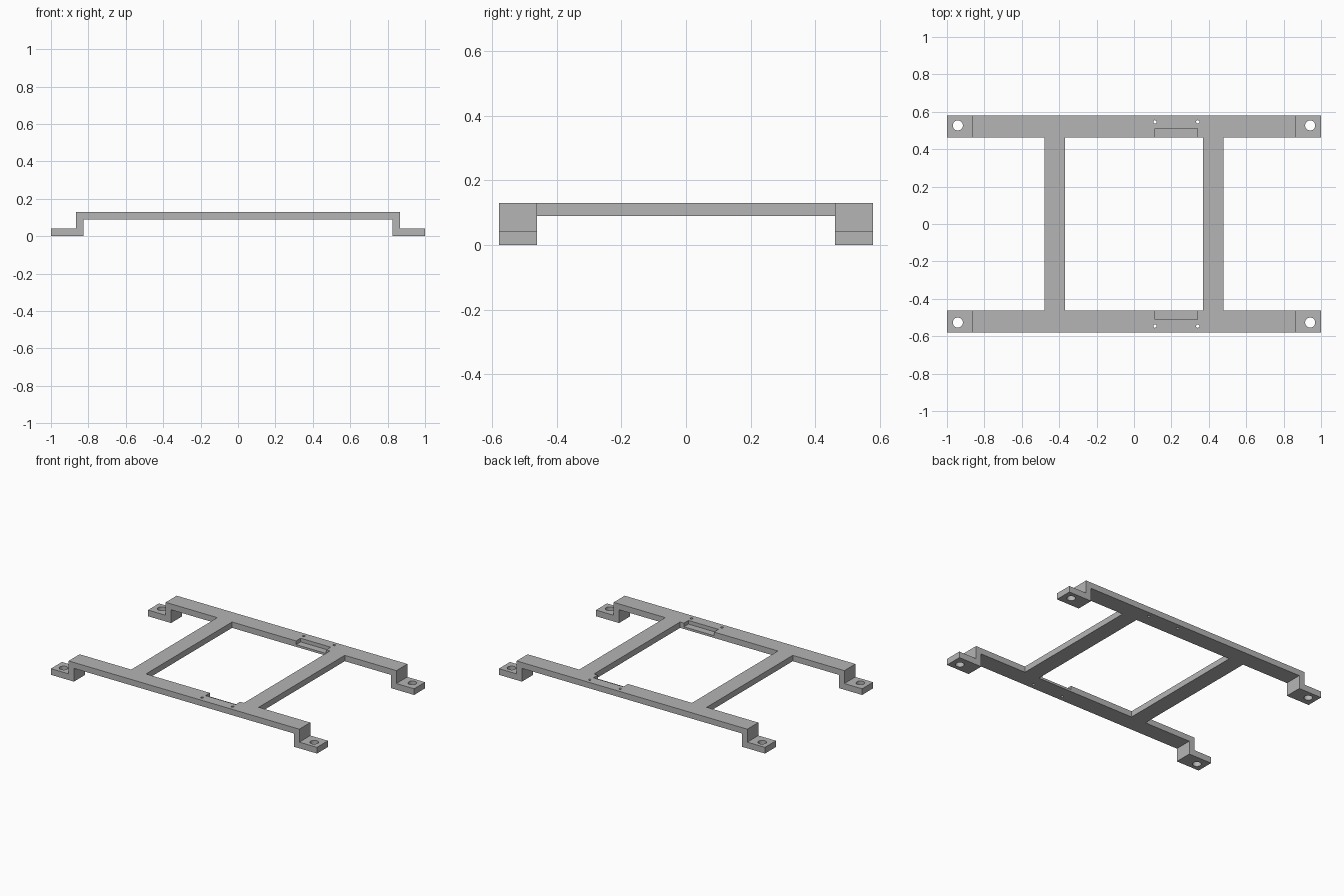
import bpy
import bmesh
from mathutils import Matrix, Vector

if "Cube" in bpy.data.objects:
    bpy.data.objects.remove(bpy.data.objects["Cube"], do_unlink=True)

INNER, OUTER = 0.462, 0.58      # rail edges in y
TOP, UNDER, FOOT = 0.13, 0.09, 0.042

grey = bpy.data.materials.new("plain_grey")
grey.use_nodes = True
grey.diffuse_color = (0.46, 0.46, 0.46, 1)
grey.node_tree.nodes["Principled BSDF"].inputs["Base Color"].default_value = (0.46, 0.46, 0.46, 1)


def finish(bm, name):
    bmesh.ops.recalc_face_normals(bm, faces=bm.faces)
    mesh = bpy.data.meshes.new(name)
    bm.to_mesh(mesh)
    bm.free()
    mesh.materials.append(grey)
    obj = bpy.data.objects.new(name, mesh)
    bpy.context.collection.objects.link(obj)
    return obj


def add_box(bm, lo, hi):
    lo, hi = Vector(lo), Vector(hi)
    size = Matrix.Diagonal((*(hi - lo), 1))
    bmesh.ops.create_cube(bm, size=1, matrix=Matrix.Translation((lo + hi) / 2) @ size)


def add_drill(bm, x, y, z, radius, sides):
    bmesh.ops.create_cone(bm, cap_ends=True, segments=sides, radius1=radius,
                          radius2=radius, depth=0.1, matrix=Matrix.Translation((x, y, z)))


# Half outline of a rail with its stepped foot, mirrored to the other end
half = [(0.827, UNDER), (0.827, 0), (1, 0), (1, FOOT), (0.867, FOOT), (0.867, TOP)]
outline = half + [(-x, z) for x, z in reversed(half)]

for side, name in ((-1, "front_rail"), (1, "back_rail")):
    bm = bmesh.new()
    face = bm.faces.new([bm.verts.new((x, side * INNER, z)) for x, z in outline])
    ext = bmesh.ops.extrude_face_region(bm, geom=[face])
    verts = [v for v in ext["geom"] if isinstance(v, bmesh.types.BMVert)]
    bmesh.ops.translate(bm, verts=verts, vec=(0, side * (OUTER - INNER), 0))
    rail = finish(bm, name)

    # Foot bolt holes, small screw holes and the inner-edge pocket
    bm = bmesh.new()
    for x in (-0.942, 0.942):
        add_drill(bm, x, side * 0.527, FOOT / 2, 0.027, 32)
    for x in (0.112, 0.341):
        add_drill(bm, x, side * 0.546, TOP - 0.02, 0.009, 16)
    ys = sorted((side * 0.44, side * 0.51))
    add_box(bm, (0.113, ys[0], TOP - 0.025), (0.339, ys[1], TOP + 0.05))
    cutter = finish(bm, name + "_cutter")
    cutter.hide_render = True

    cut = rail.modifiers.new("cut", "BOOLEAN")
    cut.operation = "DIFFERENCE"
    cut.solver = "EXACT"
    cut.object = cutter
    bpy.context.view_layer.objects.active = rail
    bpy.ops.object.modifier_apply(modifier="cut")
    bpy.data.objects.remove(cutter, do_unlink=True)

    # Smooth hole walls, crisp edges
    bpy.ops.object.select_all(action="DESELECT")
    rail.select_set(True)
    bpy.ops.object.shade_smooth_by_angle()

# Cross bars between the rails
for side, name in ((-1, "right_crossbar"), (1, "left_crossbar")):
    xs = sorted((side * 0.368, side * 0.479))
    bm = bmesh.new()
    add_box(bm, (xs[0], -INNER, UNDER), (xs[1], INNER, TOP))
    finish(bm, name)
